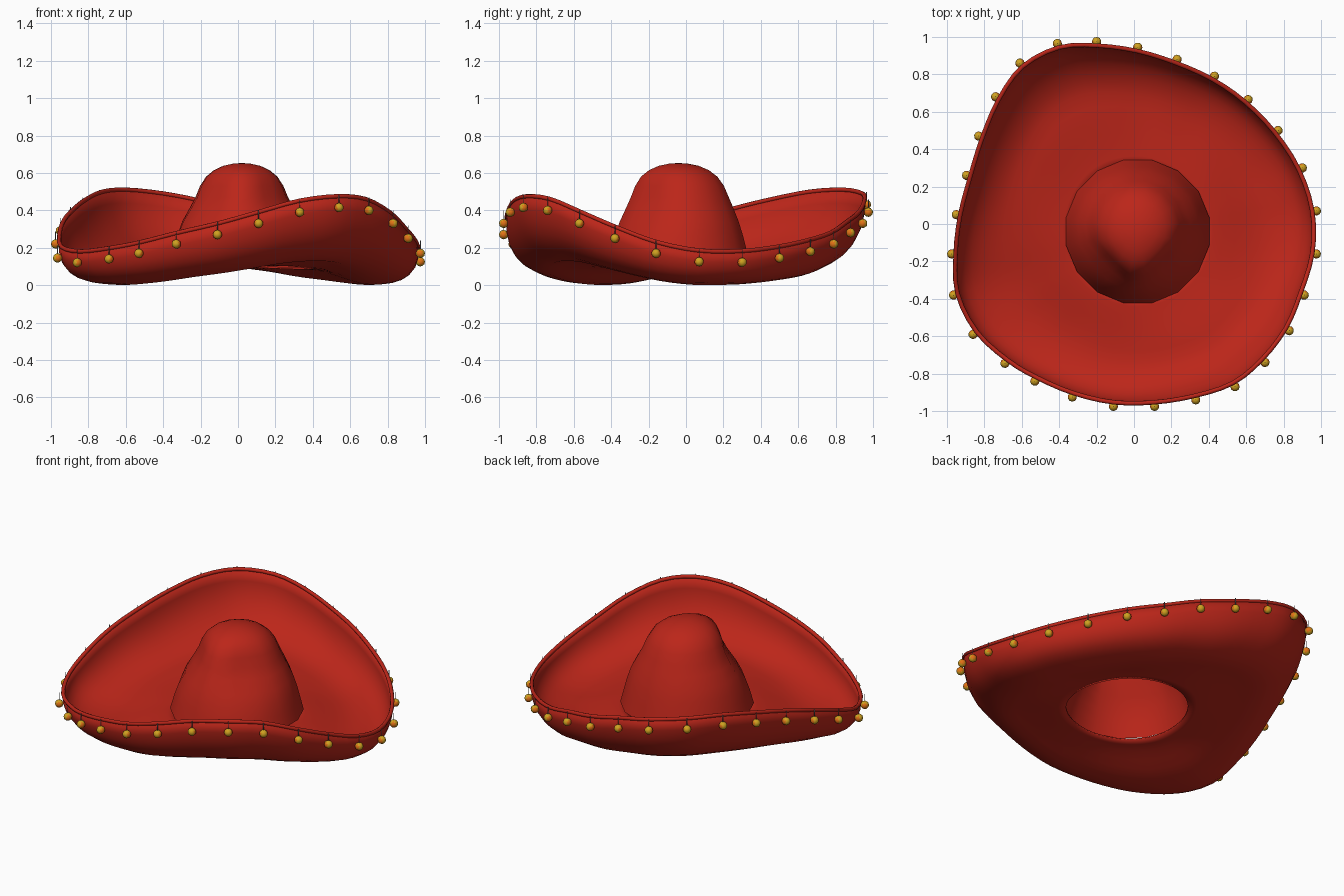
import bpy, bmesh, math
from mathutils import Vector, Matrix

if "Cube" in bpy.data.objects:
    bpy.data.objects.remove(bpy.data.objects["Cube"])


def material(name, rgb):
    m = bpy.data.materials.new(name)
    m.diffuse_color = (*rgb, 1)
    m.use_nodes = True
    m.node_tree.nodes["Principled BSDF"].inputs["Base Color"].default_value = m.diffuse_color
    return m


RED = material("red felt", (0.50, 0.019, 0.010))
GOLD = material("gold", (0.62, 0.36, 0.015))
ORANGE = material("orange", (0.75, 0.17, 0.008))
GREY = material("grey thread", (0.25, 0.24, 0.24))

# Bauble centres, clockwise round the brim: they also define the rim
BAUBLES = [Vector(p) for p in (
    (-.41, .965, .43), (-.2, .975, .39), (.02, .945, .33), (.23, .88, .28),
    (.43, .79, .22), (.61, .665, .18), (.77, .5, .145), (.9, .3, .122),
    (.975, .07, .125), (.975, -.16, .17), (.91, -.38, .25), (.83, -.57, .33),
    (.7, -.74, .40), (.54, -.87, .415), (.33, -.94, .39), (.11, -.975, .33),
    (-.11, -.975, .27), (-.33, -.925, .22), (-.53, -.84, .17), (-.69, -.745, .14),
    (-.86, -.59, .12), (-.965, -.38, .145), (-.975, -.16, .22), (-.95, .05, .29),
    (-.895, .26, .35), (-.83, .47, .40), (-.74, .68, .44), (-.61, .86, .45))]
N = len(BAUBLES)
CENTRE = Vector((0.02, -0.04, 0))


def rim_point(i, t):
    """Catmull-Rom point on the rim between bauble i and i + 1."""
    a, b, c, d = (BAUBLES[(i + k) % N] for k in (-1, 0, 1, 2))
    p = 0.5 * (2 * b + (c - a) * t + (2 * a - 5 * b + 4 * c - d) * t * t
               + (3 * b - a - 3 * c + d) * t ** 3)
    return Vector((p.x * 0.978, p.y * 0.978, p.z + 0.06))


RIM = [rim_point(i, k / 3) for i in range(N) for k in range(3)]


def finish(bm, name, mats):
    me = bpy.data.meshes.new(name)
    bmesh.ops.recalc_face_normals(bm, faces=bm.faces)
    for f in bm.faces:
        f.smooth = True
    bm.to_mesh(me)
    bm.free()
    ob = bpy.data.objects.new(name, me)
    bpy.context.collection.objects.link(ob)
    for m in mats:
        me.materials.append(m)
    return ob


def loft(bm, rings):
    rows = [[bm.verts.new(p) for p in r] for r in rings]
    for a, b in zip(rows, rows[1:]):
        for i in range(len(a)):
            j = (i + 1) % len(a)
            bm.faces.new((a[i], a[j], b[j], b[i]))
    return rows


def smoothstep(x):
    x = min(1, max(0, x))
    return x * x * (3 - 2 * x)


# Brim: saddle-shaped dish; (radius share, rise on low side, rise on high side)
WALL = ((.75, 0, 0), (.81, .02, .07), (.86, .06, .16), (.91, .14, .29),
        (.95, .27, .44), (.98, .46, .62), (.995, .68, .8), (1, 1, 1))


def brim_point(p, s, low, high):
    h = min(1, max(0, (p.z - .185) / .33))
    ang = math.atan2(p.y, p.x)
    hole = CENTRE + Vector((math.cos(ang), math.sin(ang), 0)) * .355
    q = hole.lerp(p, (s - .36) / .64)
    zh, zb = .088 + .022 * h, .007 + .145 * h
    if s < .75:
        q.z = zh + (zb - zh) * smoothstep((s - .36) / .39)
    else:
        q.z = zb + (p.z - zb) * (low + (high - low) * h)
    return q


bm = bmesh.new()
steps = [(s, 0, 0) for s in (.36, .41, .47, .54, .61, .68)] + list(WALL)
loft(bm, [[brim_point(p, *st) for p in RIM] for st in steps])
brim = finish(bm, "brim", [RED])
mod = brim.modifiers.new("thickness", "SOLIDIFY")
mod.thickness = 0.01
mod.offset = 0

# Rim binding: thin roll along the brim edge
bm = bmesh.new()
rings = []
for k in range(8):
    a = math.tau * k / 8
    rings.append([p + Vector((p.x, p.y, 0)).normalized() * .012 * math.cos(a)
                  + Vector((0, 0, .012 * math.sin(a))) for p in RIM])
loft(bm, rings + [rings[0]])
bmesh.ops.remove_doubles(bm, verts=bm.verts, dist=1e-5)
finish(bm, "rim_binding", [RED])

# Crown: rounded cone, pinched on both front corners
PROFILE = ((.39, .113), (.368, .2), (.35, .27), (.328, .34), (.3, .41), (.274, .47),
           (.248, .53), (.212, .58), (.165, .615), (.11, .638), (.05, .65))
SIDES = 16


def crown_point(r, z, i):
    a = math.tau * (i + .5) / SIDES
    pinch = 0
    for c in (-.25 * math.pi, -.75 * math.pi):
        d = math.remainder(a - c, math.tau)
        pinch += .19 * math.exp(-(d / .5) ** 2)
    pinch *= math.exp(-((z - .48) / .16) ** 2)
    r *= 1 - pinch
    squeeze = 1 - .08 * smoothstep((z - .3) / .2)
    return CENTRE + Vector((r * math.cos(a) * squeeze, r * math.sin(a), z))


bm = bmesh.new()
rows = loft(bm, [[crown_point(r, z, i) for i in range(SIDES)] for r, z in PROFILE])
tip = bm.verts.new(CENTRE + Vector((0, 0, .653)))
for i in range(SIDES):
    bm.faces.new((rows[-1][i], rows[-1][(i + 1) % SIDES], tip))
finish(bm, "crown", [RED])

# Baubles hanging on threads all round the rim, with orange cheeks
bm = bmesh.new()
threads = bmesh.new()
for i, p in enumerate(BAUBLES):
    tangent = (BAUBLES[(i + 1) % N] - BAUBLES[i - 1])
    tangent.z = 0
    tangent.normalize()
    turn = Matrix.Rotation(math.atan2(p.y, p.x), 4, 'Z')
    new = bmesh.ops.create_icosphere(bm, subdivisions=2, radius=.025,
                                     matrix=Matrix.Translation(p) @ turn)
    bm.normal_update()
    for f in {f for v in new["verts"] for f in v.link_faces}:
        f.material_index = int(abs(f.normal.dot(tangent)) > .72)
    bmesh.ops.create_cone(threads, cap_ends=True, segments=5, radius1=.0022, radius2=.0022,
                          depth=.05, matrix=Matrix.Translation(p + Vector((0, 0, .043))))
finish(bm, "baubles", [GOLD, ORANGE])
finish(threads, "threads", [GREY])
